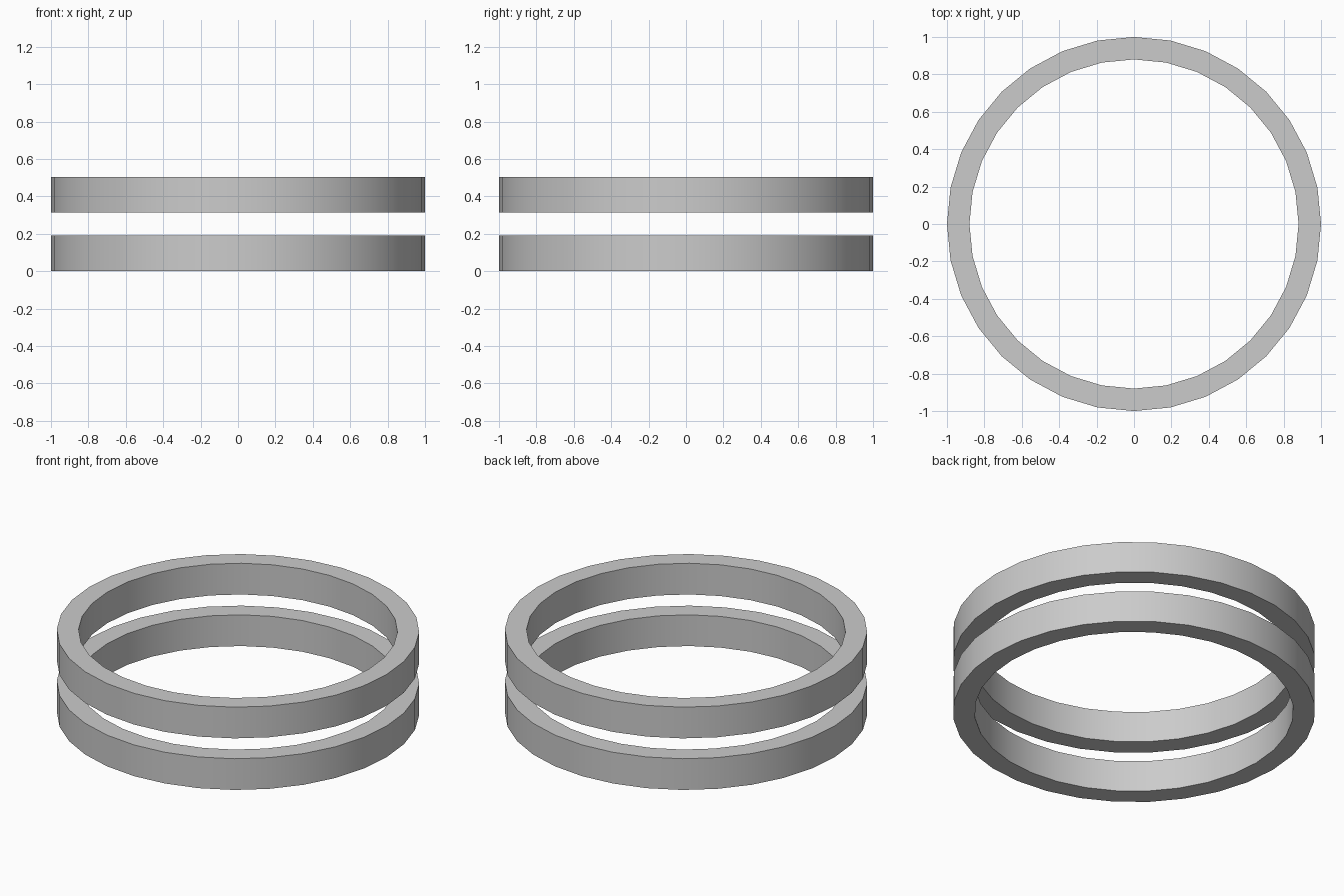
import bpy, bmesh
from math import cos, sin, pi, radians

if "Cube" in bpy.data.objects:
    bpy.data.objects.remove(bpy.data.objects["Cube"])

SIDES = 32
OUTER, INNER, HEIGHT = 1.0, 0.88, 0.19


def make_ring(name, z):
    """Flat-walled band with its base at height z."""
    bm = bmesh.new()
    profile = [(OUTER, z), (OUTER, z + HEIGHT), (INNER, z + HEIGHT), (INNER, z)]
    loops = []
    for i in range(SIDES):
        a = 2 * pi * i / SIDES
        loops.append([bm.verts.new((r * cos(a), r * sin(a), h)) for r, h in profile])
    for i in range(SIDES):
        a, b = loops[i], loops[(i + 1) % SIDES]
        for j in range(4):
            k = (j + 1) % 4
            bm.faces.new((a[j], b[j], b[k], a[k]))
    bmesh.ops.recalc_face_normals(bm, faces=bm.faces)
    mesh = bpy.data.meshes.new(name)
    bm.to_mesh(mesh)
    bm.free()
    obj = bpy.data.objects.new(name, mesh)
    bpy.context.collection.objects.link(obj)

    # Smooth round walls, crisp rims
    bpy.ops.object.select_all(action='DESELECT')
    obj.select_set(True)
    bpy.context.view_layer.objects.active = obj
    bpy.ops.object.shade_smooth_by_angle(angle=radians(30))


# Two identical stacked bands
make_ring("lower_ring", 0.0)
make_ring("upper_ring", 0.314)
